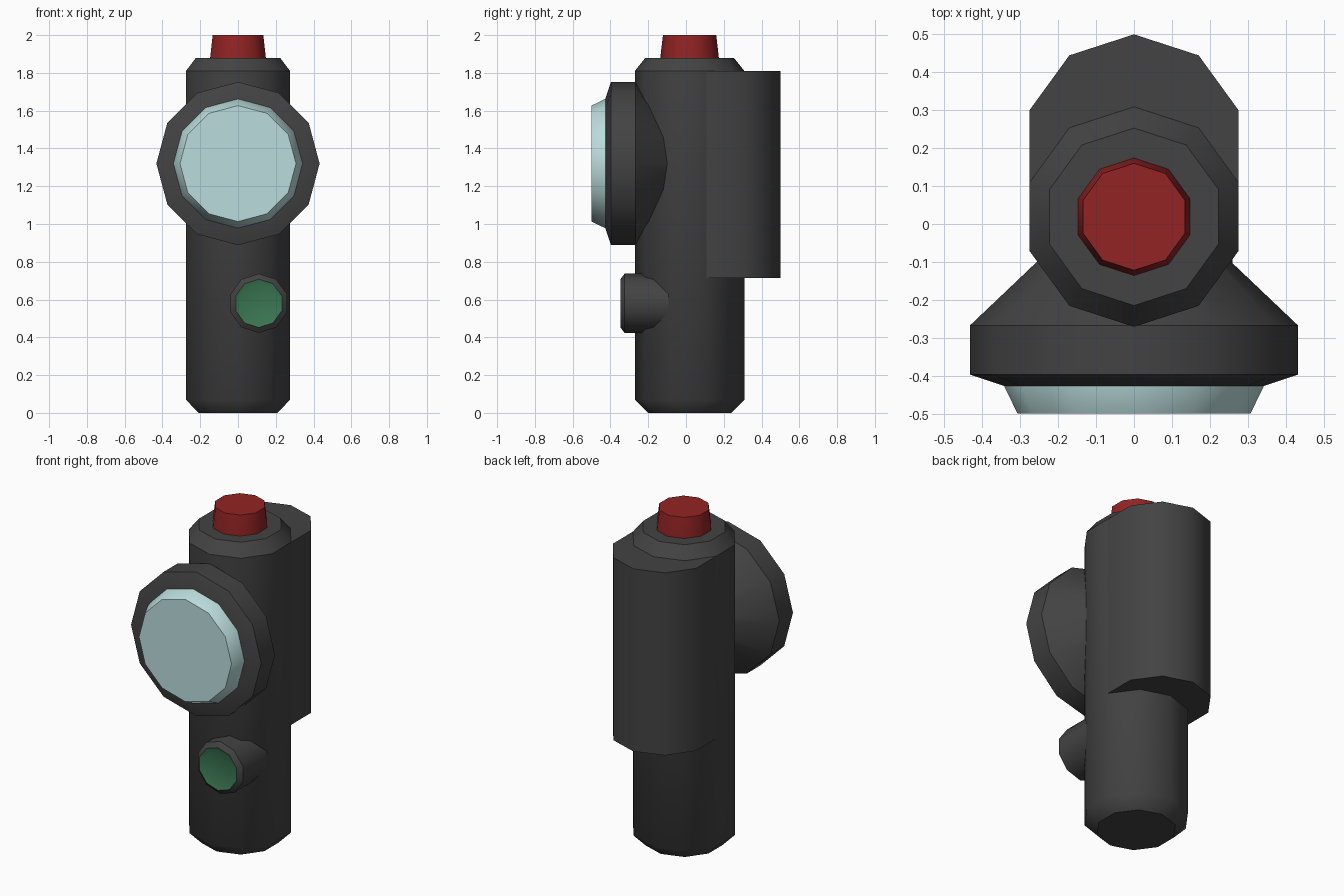
import bpy, bmesh, math
from math import sin, cos, pi, radians

if "Cube" in bpy.data.objects:
    bpy.data.objects.remove(bpy.data.objects["Cube"])


def material(name, rgb):
    m = bpy.data.materials.new(name)
    m.diffuse_color = (*rgb, 1)
    m.use_nodes = True
    m.node_tree.nodes["Principled BSDF"].inputs["Base Color"].default_value = m.diffuse_color
    return m


GREY = material("dark grey", (0.056, 0.056, 0.056))
RED = material("red", (0.29, 0.017, 0.017))
GLASS = material("pale glass", (0.50, 0.72, 0.72))
GREEN = material("green", (0.043, 0.18, 0.085))


def finish(name, bm, mats, soft=()):
    """Smooth shading with sharp creases; soft = z heights of edge rings kept smooth."""
    bmesh.ops.recalc_face_normals(bm, faces=bm.faces)
    for f in bm.faces:
        f.smooth = True
    for e in bm.edges:
        e.smooth = e.calc_face_angle(0) < radians(37)
        if any(all(abs(v.co.z - z) < 1e-4 for v in e.verts) for z in soft):
            e.smooth = True
    me = bpy.data.meshes.new(name)
    bm.to_mesh(me)
    bm.free()
    for m in mats:
        me.materials.append(m)
    ob = bpy.data.objects.new(name, me)
    bpy.context.collection.objects.link(ob)
    return ob


def lathe(name, profile, sides, centre, axis, mats, bands=None, soft=()):
    """Turn (radius, position) pairs round z or y; bands = material index per band, last for end cap."""
    bm = bmesh.new()
    rings = []
    for r, p in profile:
        ring = []
        for i in range(sides):
            a = -pi / 2 + 2 * pi * i / sides
            u, v = centre[0] + r * cos(a), centre[1] + r * sin(a)
            ring.append(bm.verts.new((u, v, p) if axis == 'z' else (u, p, v)))
        rings.append(ring)
    bands = bands or [0] * len(profile)
    for k in range(len(rings) - 1):
        a, b = rings[k], rings[k + 1]
        for i in range(sides):
            j = (i + 1) % sides
            bm.faces.new((a[i], a[j], b[j], b[i])).material_index = bands[k]
    bm.faces.new(rings[0])
    bm.faces.new(rings[-1]).material_index = bands[-1]
    return finish(name, bm, mats, soft)


CY = 0.019  # body axis

# Upright ten-sided body with chamfered ends
lathe("body", [(0.22, 0), (0.29, 0.07), (0.29, 1.81), (0.234, 1.88)],
      10, (0, CY), 'z', [GREY], soft=(0.07,))

# Red push button on top
lathe("top_button", [(0.155, 1.87), (0.155, 1.88), (0.141, 2.0)],
      10, (0, CY), 'z', [RED])

# Lamp head: funnel, rim and front bezel
lathe("lamp_head", [(0.13, 0.02), (0.432, -0.267), (0.432, -0.397), (0.342, -0.427)],
      12, (0, 1.32), 'y', [GREY])

# Lamp lens
lathe("lamp_lens", [(0.342, -0.42), (0.342, -0.428), (0.307, -0.5)],
      12, (0, 1.32), 'y', [GLASS])

# Side switch with a shallow green dish
lathe("side_switch", [(0.157, 0.0), (0.157, -0.325), (0.128, -0.347), (0.1, -0.337)],
      10, (0.11, 0.58), 'y', [GREY, GREEN], bands=[0, 0, 1, 1])

# Rear housing: back half of the body outline pushed backwards
bm = bmesh.new()
outline = [(0.276, CY + 0.09), (-0.276, CY + 0.09)]
outline += [(0.29 * cos(radians(a)), 0.21 + 0.29 * sin(radians(a)))
            for a in (162, 126, 90, 54, 18)]
base = bm.faces.new([bm.verts.new((x, y, 0.715)) for x, y in outline])
top = bmesh.ops.extrude_face_region(bm, geom=[base])["geom"]
bmesh.ops.translate(bm, vec=(0, 0, 1.81 - 0.715),
                    verts=[g for g in top if isinstance(g, bmesh.types.BMVert)])
if not any(abs(f.calc_center_median().z - 0.715) < 1e-4 for f in bm.faces):
    bm.faces.new([v for v in bm.verts if v.co.z < 1])
finish("rear_housing", bm, [GREY])
